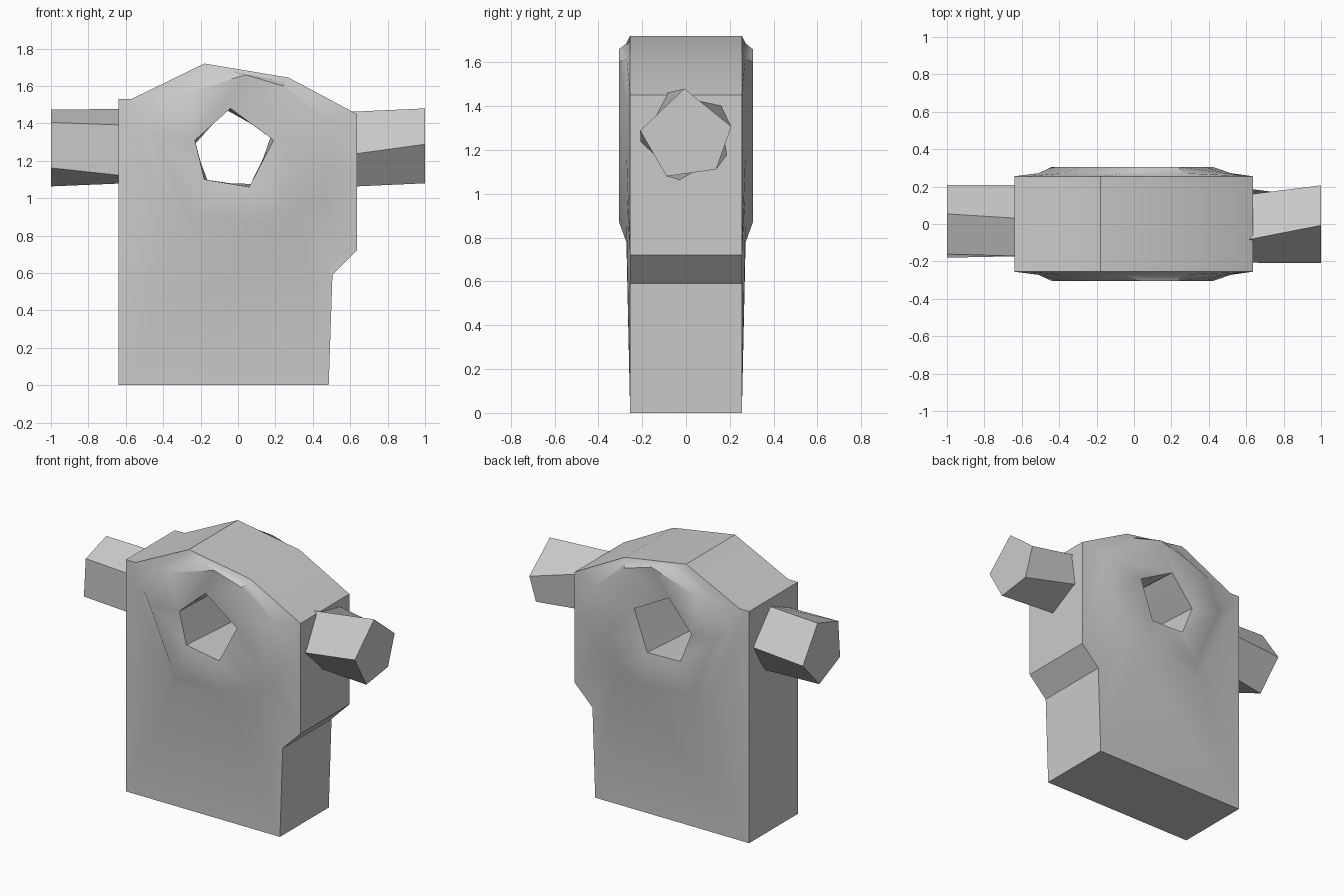
import bpy, bmesh
from math import sin, cos, radians
from mathutils import Matrix, Vector

cube = bpy.data.objects.get("Cube")
if cube:
    bpy.data.objects.remove(cube)

grey = bpy.data.materials.new("plain_grey")
grey.use_nodes = True
colour = (0.6, 0.6, 0.6, 1)
grey.diffuse_color = colour
grey.node_tree.nodes["Principled BSDF"].inputs["Base Color"].default_value = colour


def finish(bm, name, angle):
    bmesh.ops.recalc_face_normals(bm, faces=bm.faces)
    mesh = bpy.data.meshes.new(name)
    bm.to_mesh(mesh)
    bm.free()
    mesh.materials.append(grey)
    obj = bpy.data.objects.new(name, mesh)
    bpy.context.collection.objects.link(obj)
    bpy.ops.object.select_all(action='DESELECT')
    obj.select_set(True)
    bpy.context.view_layer.objects.active = obj
    bpy.ops.object.shade_smooth_by_angle(angle=radians(angle))
    return obj


def join_loops(bm, a, b):
    n = len(a)
    for i in range(n):
        bm.faces.new((a[i], a[(i + 1) % n], b[(i + 1) % n], b[i]))


# Slab profile, raised ring around the hole, and five-sided hole (x, z)
OUTLINE = [(-0.64, 0), (0.485, 0), (0.505, 0.59), (0.635, 0.72), (0.635, 1.15),
           (0.635, 1.45), (0.27, 1.645), (-0.18, 1.72), (-0.57, 1.53), (-0.64, 1.53)]
RING = [(-0.25, 0.89), (0.11, 0.87), (0.27, 0.96), (0.39, 1.09), (0.42, 1.2),
        (0.38, 1.38), (0.24, 1.6), (0.04, 1.66), (-0.28, 1.56), (-0.44, 1.32)]
HOLE = [(-0.18, 1.1), (0.06, 1.06), (0.19, 1.31), (-0.04, 1.48), (-0.23, 1.31)]


def foot_loop():
    # foot of the ring: a short step outwards from its crest
    points = []
    for crest, edge in zip(RING, OUTLINE):
        crest = Vector(crest)
        reach = Vector(edge) - crest
        points.append(crest + reach * min(0.5, 0.1 / reach.length))
    return points


def hole_loop(turn):
    centre = Vector((-0.04, 1.25))
    rot = Matrix.Rotation(radians(turn), 2)
    corners = [centre + rot @ (Vector(p) - centre) for p in HOLE]
    points = []
    for i, p in enumerate(corners):
        points += [p, (p + corners[(i + 1) % len(corners)]) / 2]
    return points


# Body: front and back shells joined by the rim and the hole wall
bm = bmesh.new()
rims, holes = [], []
for side, turn in ((-1, 0), (1, 8)):
    loops = []
    for points, depth in ((OUTLINE, 0.255), (foot_loop(), 0.272),
                          (RING, 0.305), (hole_loop(turn), 0.283)):
        loops.append([bm.verts.new((x, side * depth, z)) for x, z in points])
    for outer, inner in zip(loops, loops[1:]):
        join_loops(bm, outer, inner)
    rims.append(loops[0])
    holes.append(loops[-1])
join_loops(bm, *rims)
join_loops(bm, *holes)
finish(bm, "body", 35)


# Arms: slightly twisted, uneven five-sided prisms
def arm(name, side, base_turns, end_turns):
    bm = bmesh.new()
    loops = []
    for x, turns in ((0.6, base_turns), (1.0, end_turns)):
        loops.append([bm.verts.new((side * x, 0.21 * cos(radians(t)),
                                    1.27 + 0.21 * sin(radians(t)))) for t in turns])
        bm.faces.new(loops[-1])
    join_loops(bm, *loops)
    finish(bm, name, 20)


arm("left_arm", 1, (114, 42, -25, -97, -170), (92, 10, -49, -115, -185))
arm("right_arm", -1, (82, 145, 226, 295, 362), (75, 140, 211, 280, 354))
